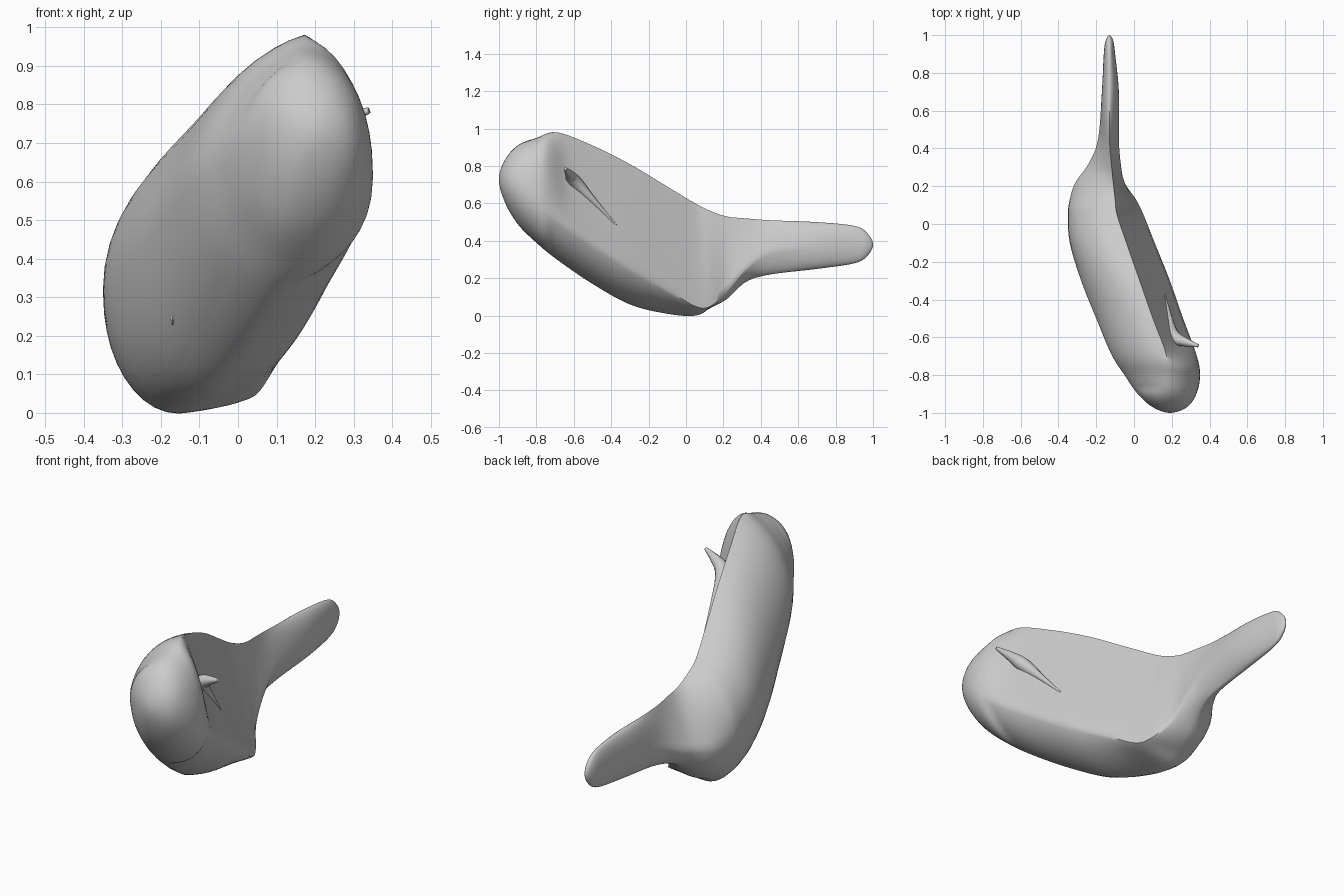
import bpy, bmesh
from math import sin, cos, pi

cube = bpy.data.objects.get("Cube")
if cube:
    bpy.data.objects.remove(cube, do_unlink=True)

grey = bpy.data.materials.new("plain grey")
grey.use_nodes = True
colour = (0.6, 0.6, 0.6, 1)
grey.diffuse_color = colour
grey.node_tree.nodes["Principled BSDF"].inputs["Base Color"].default_value = colour

# Body stations in hundredths: y, then x z of top edge, outer side, bottom, face rim
STATIONS = [
    [-100] + [19, 73] * 4,
    [-97, 18, 83, 10, 73, 17, 61, 28, 72],
    [-90, 17, 91, 2, 72, 15, 49, 33, 69],
    [-80, 17, 95, -5, 68, 13, 39, 35, 62],
    [-69, 17, 98, -12, 64, 9, 30, 33, 52],
    [-50, 10, 91, -20, 55, 1, 17, 26, 39],
    [-30, 3, 81, -28, 45, -7, 6, 19, 26],
    [-10, -4, 69, -34, 36, -13, 1, 11, 14],
    [5, -9, 60, -35, 31, -16, 0, 5, 5],
    [13, -10, 56, -34, 28, -17, 4, 1, 5],
    [22, -11, 53, -31, 27, -16, 9, -5, 13],
    [32, -12, 52, -24, 28, -15, 18, -7, 25],
    [45, -13, 51, -19, 32, -13, 22, -8, 34],
    [70, -13, 50, -17, 37, -13, 25, -8, 37],
    [90, -13, 48, -16, 38, -13, 28, -10, 38],
    [97, -13, 44, -15, 38, -13, 32, -11, 38],
    [100] + [-13, 38] * 4,
]
SPAN, ARC = 6, 10


def ramp(v, a, b):
    t = min(max((v - a) / (b - a), 0), 1)
    return t * t * (3 - 2 * t)


def beyond(pole, row):
    """Station mirrored through an end point, so that the end comes out round."""
    return [row[0]] + [2 * p - q for p, q in zip(pole[1:], row[1:])]


def spline(rows, i, t):
    """Smooth blend between station i and the next one."""
    return [b + t / 2 * (c - a + t * (2 * a - 5 * b + 4 * c - d + t * (3 * (b - c) + d - a)))
            for a, b, c, d in zip(*rows[i - 1:i + 3])]


def arc(start, end, flat_start, bulge):
    """Quarter oval from start to end, flattened to a chord when bulge is zero."""
    points = []
    for k in range(ARC):
        s, c = sin(k / ARC * pi / 2), 1 - cos(k / ARC * pi / 2)
        u, w = (s, c) if flat_start else (c, s)
        line = k / ARC
        u, w = line + (u - line) * bulge, line + (w - line) * bulge
        points.append((start[0] + (end[0] - start[0]) * u, start[1] + (end[1] - start[1]) * w))
    return points


def section(row):
    y = row[0] / 100
    top, outer, bottom, rim = [(row[k] / 100, row[k + 1] / 100) for k in (1, 3, 5, 7)]
    face = max(ramp(y, -0.62, -0.78), ramp(y, 0.2, 0.8))
    under = max(face, 0.6)
    shoulder = max(0.65 + 0.35 * ramp(y, -0.5, 0), ramp(y, -0.75, -0.95))
    shoulder -= 0.9 * ramp(y, 0.08, 0.3) * (1 - ramp(y, 0.4, 0.65))
    ring = (arc(top, outer, True, shoulder) + arc(outer, bottom, False, 1)
            + arc(bottom, rim, True, under) + arc(rim, top, False, face))
    return [(x, y, z) for x, z in ring]


def finish(obj, angle):
    obj.data.materials.append(grey)
    bpy.ops.object.select_all(action="DESELECT")
    obj.select_set(True)
    bpy.context.view_layer.objects.active = obj
    bpy.ops.object.shade_smooth_by_angle(angle=angle)


# Body with its tapering handle, skinned through the stations
bm = bmesh.new()
padded = [beyond(*STATIONS[:2])] + STATIONS + [beyond(STATIONS[-1], STATIONS[-2])]
rows = [spline(padded, i, k / SPAN) for i in range(1, len(STATIONS)) for k in range(SPAN)]
rows.append(STATIONS[-1])
rings = [[bm.verts.new(p) for p in section(r)] for r in rows]
for a, b in zip(rings, rings[1:]):
    for k in range(len(a)):
        n = (k + 1) % len(a)
        bm.faces.new((a[k], a[n], b[n], b[k]))
bmesh.ops.remove_doubles(bm, verts=bm.verts, dist=0.0005)
bmesh.ops.recalc_face_normals(bm, faces=bm.faces)
mesh = bpy.data.meshes.new("body_and_handle")
bm.to_mesh(mesh)
bm.free()
body = bpy.data.objects.new("body_and_handle", mesh)
bpy.context.collection.objects.link(body)
finish(body, 1.1)

# Thorn on the flat face, with a ridge trailing down from it
curve = bpy.data.curves.new("thorn", "CURVE")
curve.dimensions = "3D"
curve.bevel_depth = 0.01
curve.bevel_resolution = 3
curve.use_fill_caps = True
path = curve.splines.new("NURBS")
thorn_points = [(0.34, -0.645, 0.785, 0.8), (0.27, -0.625, 0.76, 2.4), (0.2, -0.6, 0.72, 4),
                (0.185, -0.49, 0.61, 1.5), (0.16, -0.37, 0.48, 0.4)]
path.points.add(len(thorn_points) - 1)
for point, (x, y, z, r) in zip(path.points, thorn_points):
    point.co = (x, y, z, 1)
    point.radius = r
path.use_endpoint_u = True
path.order_u = 3
thorn = bpy.data.objects.new("thorn", curve)
bpy.context.collection.objects.link(thorn)
bpy.ops.object.select_all(action="DESELECT")
thorn.select_set(True)
bpy.context.view_layer.objects.active = thorn
bpy.ops.object.convert(target="MESH")
finish(bpy.context.object, 0.7)

# Tiny nub on the outer side
bpy.ops.mesh.primitive_uv_sphere_add(segments=12, ring_count=8, radius=0.01, location=(-0.17, -0.42, 0.25))
nub = bpy.context.object
nub.name = "nub"
nub.scale = (0.5, 1.3, 2.2)
finish(nub, 0.7)
